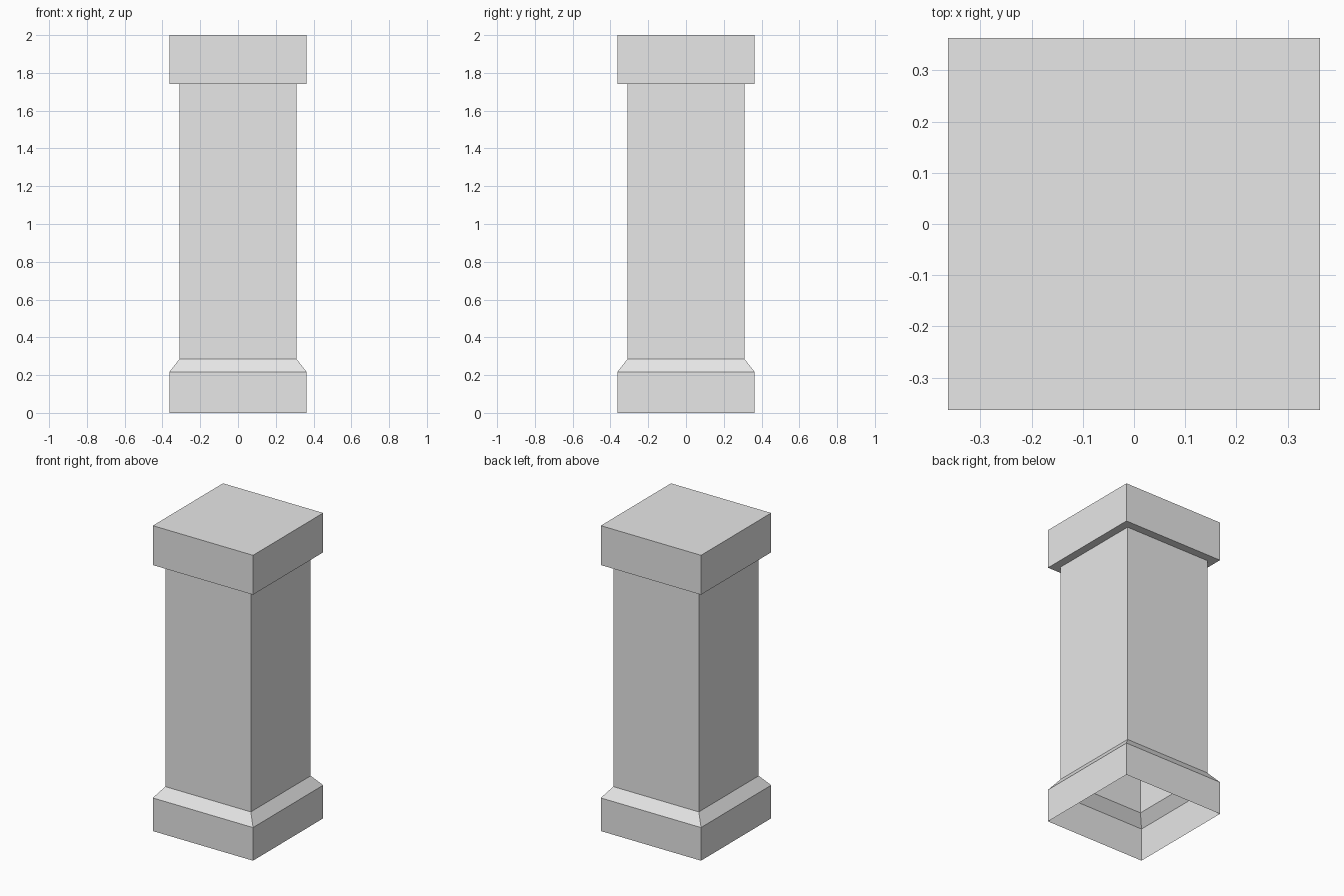
import bpy
import bmesh

cube = bpy.data.objects.get("Cube")
if cube:
    bpy.data.objects.remove(cube, do_unlink=True)

stone = bpy.data.materials.new("light grey stone")
stone.use_nodes = True
colour = (0.8, 0.8, 0.8, 1.0)
stone.diffuse_color = colour
stone.node_tree.nodes["Principled BSDF"].inputs["Base Color"].default_value = colour

WIDE, NARROW = 0.363, 0.31              # half widths
BASE, SLOPE, CAP, TOP = 0.217, 0.285, 1.742, 2.0


def square_shell(name, profile, close_top=False):
    """Stack square rings (half width, height) into an open-bottomed shell."""
    bm = bmesh.new()
    rings = [[bm.verts.new((sx * r, sy * r, z))
              for sx, sy in ((-1, -1), (1, -1), (1, 1), (-1, 1))]
             for r, z in profile]
    for low, high in zip(rings, rings[1:]):
        for i in range(4):
            j = (i + 1) % 4
            bm.faces.new((low[i], low[j], high[j], high[i]))
    if close_top:
        bm.faces.new(rings[-1])
    mesh = bpy.data.meshes.new(name)
    bm.to_mesh(mesh)
    bm.free()
    mesh.materials.append(stone)
    obj = bpy.data.objects.new(name, mesh)
    bpy.context.collection.objects.link(obj)
    return obj


# Hollow plinth with sloped shoulder, open underneath
square_shell("plinth", [(WIDE, 0), (WIDE, BASE), (NARROW, SLOPE)])

# Plain square shaft
square_shell("shaft", [(NARROW, SLOPE), (NARROW, CAP)])

# Overhanging cap with flat underside and closed top
square_shell("cap", [(NARROW, CAP), (WIDE, CAP), (WIDE, TOP)], close_top=True)
